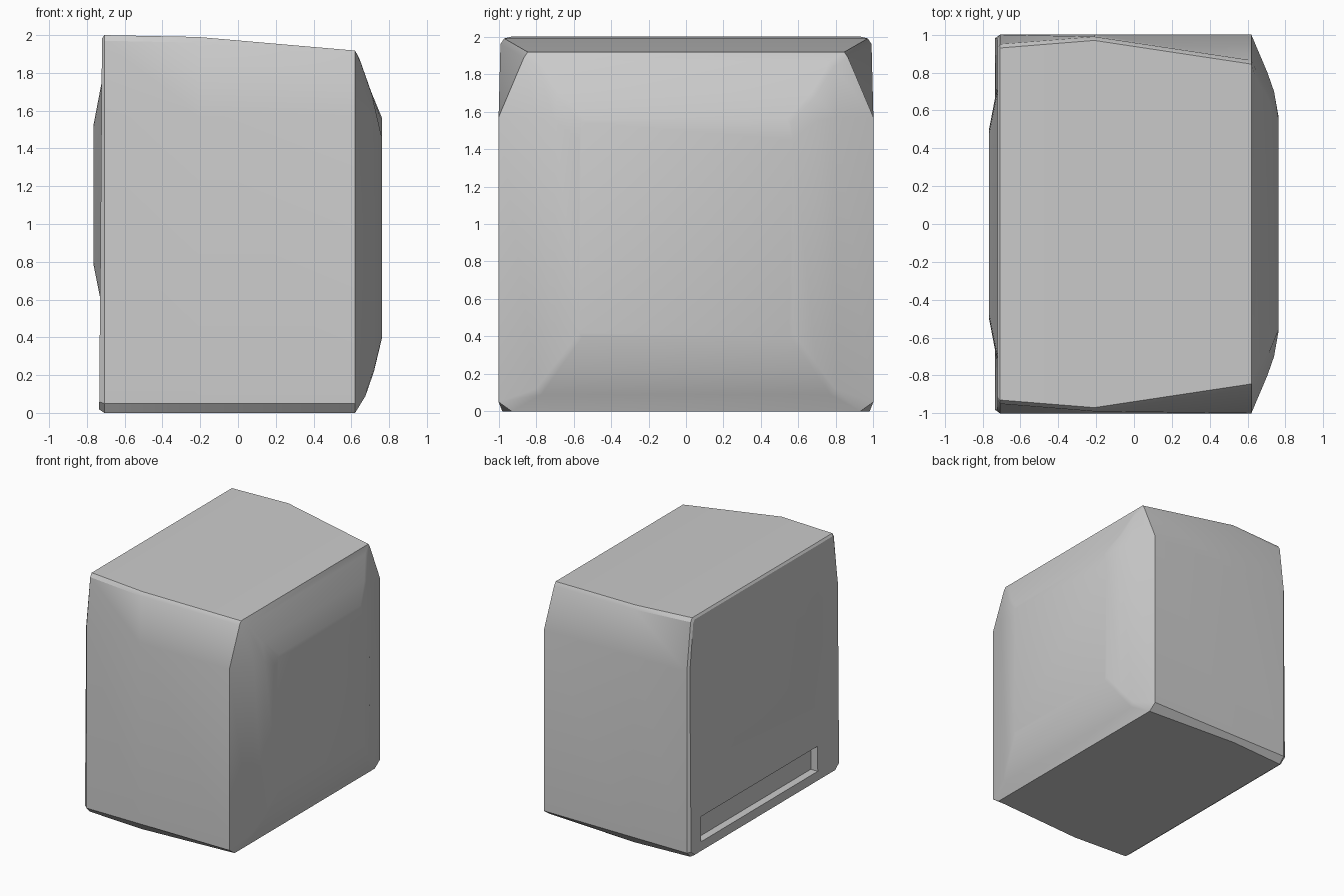
import bpy, bmesh, math

if "Cube" in bpy.data.objects:
    bpy.data.objects.remove(bpy.data.objects["Cube"])


def ring(bm, half):
    """Closed ring of verts from (x, y, z) points of the +y half, mirrored to -y."""
    pts = list(half) + [(x, -y, z) for x, y, z in reversed(half)]
    return [bm.verts.new(p) for p in pts]


def section(x, y_bottom, y_top, z_top, inset=0.0):
    """Body section: chamfered foot, straight wall, inward-leaning shoulder."""
    i = inset
    return [(x, y_bottom - i, i), (x, 1 - i, 0.05 + i * 0.5), (x, 1 - i, 1.57),
            (x, y_top + 0.02 - i, z_top - 0.03 - i * 0.5), (x, y_top - i, z_top - i)]


def back_x(z):
    return -0.735 + 0.0075 * z


rear_edge = [(back_x(z), y, z) for _, y, z in section(0, 0.95, 0.93, 2.0, 0.018)]
rear_mid = [(back_x(z), y, z) for y, z in
            [(0.66, 0.61), (0.68, 0.63), (0.72, 1.5), (0.71, 1.73), (0.69, 1.75)]]
rear_dome = [(-0.766, y, z) for y, z in
             [(0.46, 0.79), (0.48, 0.81), (0.5, 1.3), (0.49, 1.5), (0.47, 1.52)]]

# Sections from the back bulge to the front dome
sections = [
    rear_dome, rear_mid, rear_edge,
    section(-0.708, 0.95, 0.93, 2.0),
    section(-0.21, 0.98, 0.97, 1.99),
    section(0.62, 0.93, 0.845, 1.918),
    [(0.675, 0.77, 0.09), (0.68, 0.8, 0.12), (0.705, 0.8, 1.57),
     (0.655, 0.79, 1.84), (0.645, 0.77, 1.87)],
    [(0.72, 0.68, 0.22), (0.725, 0.7, 0.25), (0.74, 0.7, 1.55),
     (0.71, 0.69, 1.68), (0.705, 0.67, 1.70)],
    [(0.763, 0.55, 0.4), (0.763, 0.57, 0.42), (0.763, 0.57, 1.45),
     (0.763, 0.56, 1.54), (0.763, 0.54, 1.56)],
]

bm = bmesh.new()
rings = [ring(bm, s) for s in sections]
for a, b in zip(rings, rings[1:]):
    n = len(a)
    for i in range(n):
        j = (i + 1) % n
        bm.faces.new((a[i], a[j], b[j], b[i]))
bm.faces.new(rings[0])
bm.faces.new(rings[-1])
bmesh.ops.recalc_face_normals(bm, faces=bm.faces)
mesh = bpy.data.meshes.new("padded_block")
bm.to_mesh(mesh)
bm.free()
body = bpy.data.objects.new("padded_block", mesh)
bpy.context.collection.objects.link(body)

# Long shallow slot low on the back
bpy.ops.mesh.primitive_cube_add(size=1, location=(-0.77, 0.075, 0.2))
cutter = bpy.context.object
cutter.name = "slot_cutter"
cutter.scale = (0.2, 1.55, 0.21)
cutter.hide_render = True
bpy.context.view_layer.update()
cut = body.modifiers.new("slot", 'BOOLEAN')
cut.operation = 'DIFFERENCE'
cut.solver = 'EXACT'
cut.object = cutter

bpy.ops.object.select_all(action='DESELECT')
body.select_set(True)
bpy.context.view_layer.objects.active = body
bpy.ops.object.modifier_apply(modifier="slot")
bpy.data.objects.remove(cutter)
bpy.ops.object.shade_smooth_by_angle(angle=math.radians(25))
